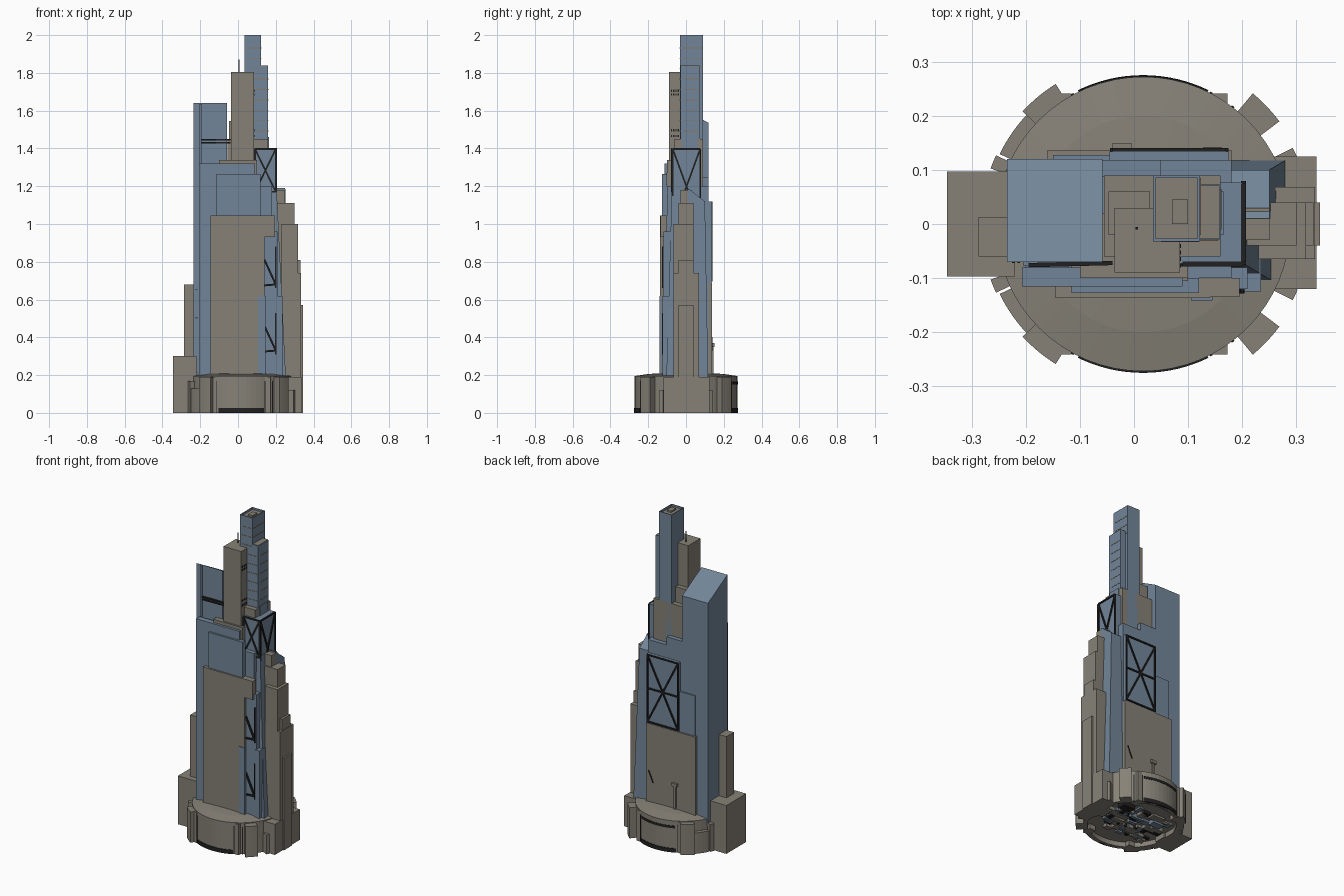
import bpy, bmesh, math, random
from mathutils import Vector

if "Cube" in bpy.data.objects:
    bpy.data.objects.remove(bpy.data.objects["Cube"])

random.seed(4)


def material(name, rgb):
    m = bpy.data.materials.new(name)
    m.diffuse_color = (*rgb, 1)
    m.use_nodes = True
    m.node_tree.nodes["Principled BSDF"].inputs["Base Color"].default_value = m.diffuse_color
    return m


STONE = material("warm grey stone", (0.24, 0.222, 0.185))
GLASS = material("blue grey glass", (0.17, 0.235, 0.315))
DARK = material("black steel", (0.015, 0.015, 0.015))
BRONZE = material("bronze trim", (0.25, 0.19, 0.12))


def make(name, verts, faces, mat):
    me = bpy.data.meshes.new(name)
    me.from_pydata(verts, [], faces)
    bm = bmesh.new()
    bm.from_mesh(me)
    bmesh.ops.recalc_face_normals(bm, faces=bm.faces)
    bm.to_mesh(me)
    bm.free()
    me.materials.append(mat)
    ob = bpy.data.objects.new(name, me)
    bpy.context.collection.objects.link(ob)
    return ob


def prism(name, pts, z0, z1, mat):
    """Extrude a plan outline from z0 to z1."""
    n = len(pts)
    v = [(x, y, z0) for x, y in pts] + [(x, y, z1) for x, y in pts]
    f = [list(range(n)), list(range(n, 2 * n))]
    f += [(i, (i + 1) % n, n + (i + 1) % n, n + i) for i in range(n)]
    return make(name, v, f, mat)


def box(name, x0, x1, y0, y1, z0, z1, mat, top=None, zback=None):
    """Box with an optional smaller top rectangle and sloping roof."""
    a, b, c, d = top or (x0, x1, y0, y1)
    zb = z1 if zback is None else zback
    v = [(x0, y0, z0), (x1, y0, z0), (x1, y1, z0), (x0, y1, z0),
         (a, c, z1), (b, c, z1), (b, d, zb), (a, d, zb)]
    f = [(0, 1, 2, 3), (4, 5, 6, 7), (0, 1, 5, 4), (1, 2, 6, 5), (2, 3, 7, 6), (3, 0, 4, 7)]
    return make(name, v, f, mat)


def bar(name, p, q, w=0.009, mat=DARK):
    """Square beam from p to q."""
    p, q = Vector(p), Vector(q)
    d = (q - p).normalized()
    s = d.cross(Vector((0, 0, 1)) if abs(d.z) < 0.9 else Vector((1, 0, 0))).normalized() * w / 2
    t = d.cross(s)
    v = [e + i * s + j * t for e in (p, q) for i, j in ((-1, -1), (1, -1), (1, 1), (-1, 1))]
    f = [(0, 1, 2, 3), (4, 5, 6, 7), (0, 1, 5, 4), (1, 2, 6, 5), (2, 3, 7, 6), (3, 0, 4, 7)]
    make(name, v, f, mat)


def braced_frame(name, p, q, z0, z1, middle=False):
    """Crossed bracing with a border on a vertical panel between plan points p and q."""
    a, b, c, d = (*p, z0), (*q, z0), (*q, z1), (*p, z1)
    for s, e in ((a, b), (b, c), (c, d), (d, a), (a, c), (b, d)):
        bar(name, s, e)
    if middle:
        zm = (z0 + z1) / 2
        bar(name, (*p, zm), (*q, zm))


def sector(name, cx, r0, r1, a0, a1, z0, z1, mat, n=8):
    ang = [math.radians(a0 + (a1 - a0) * i / n) for i in range(n + 1)]
    pts = [(cx + r1 * math.cos(a), r1 * math.sin(a)) for a in ang]
    pts += [(cx + r0 * math.cos(a), r0 * math.sin(a)) for a in reversed(ang)]
    return prism(name, pts, z0, z1, mat)


# Round podium: open underneath, shallow domed roof
CX, N = 0.017, 64
rings = [(0.25, 0.03), (0.25, 0.0), (0.272, 0.0), (0.272, 0.195), (0.2, 0.206), (0.1, 0.212)]
verts = [(CX + r * math.cos(2 * math.pi * i / N), r * math.sin(2 * math.pi * i / N), z)
         for r, z in rings for i in range(N)]
faces = [(k * N + i, k * N + (i + 1) % N, (k + 1) * N + (i + 1) % N, (k + 1) * N + i)
         for k in range(len(rings) - 1) for i in range(N)]
faces += [list(range(N)), list(range((len(rings) - 1) * N, len(rings) * N))]
make("podium", verts, faces, STONE)

# Podium piers, entrance strips and shadow slots
for s in (1, -1):
    for a0, a1, r, z in ((37, 50, 0.315, 0.19), (122, 137, 0.305, 0.19), (137, 154, 0.295, 0.13),
                         (23, 27, 0.31, 0.12), (155, 160, 0.30, 0.17)):
        sector("podium_pier", CX, 0.25, r, s * a0, s * a1, 0, z, STONE)
    sector("entrance_strip", CX, 0.26, 0.275, s * 64, s * 116, 0, 0.025, DARK, 16)
    for a in (52, 57, 62, 118, 121):
        sector("shadow_slot", CX, 0.26, 0.274, s * a, s * (a + 1.2), 0.0, 0.17, DARK, 2)
    for x0, x1 in ((-0.16, -0.115), (0.13, 0.173)):
        box("podium_block", x0, x1, *sorted((s * 0.18, s * 0.241)), 0, 0.19, STONE)
sector("rear_shadow_band", CX, 0.26, 0.274, 65, 115, 0.15, 0.165, DARK, 16)

# Clutter seen under the podium
for i in range(60):
    x, y = random.uniform(-0.17, 0.19), random.uniform(-0.13, 0.13)
    w, d = random.uniform(0.01, 0.05), random.uniform(0.005, 0.025)
    box("underside_machinery", x - w, x + w, y - d, y + d, random.uniform(0.003, 0.02), 0.035,
        random.choice((STONE, GLASS, DARK, STONE)))

# Left annexes
box("left_low_annex", -0.345, -0.22, -0.097, 0.097, 0, 0.3, STONE)
box("left_mid_annex", -0.287, -0.21, -0.06, 0.013, 0, 0.68, STONE)

# Stepped buttress on the right
for x0, x1, y0, y1, z in ((0.24, 0.337, -0.12, 0.125, 0.19), (0.24, 0.344, -0.04, 0.04, 0.57),
                          (0.24, 0.334, -0.065, 0.068, 0.74), (0.24, 0.332, -0.04, 0.04, 0.81),
                          (0.23, 0.318, -0.065, 0.04, 1.0), (0.2, 0.30, -0.04, 0.04, 1.11),
                          (0.2, 0.25, -0.03, 0.03, 1.18)):
    box("right_buttress_step", x0, x1, y0, y1, 0, z, STONE)

# Main glass body
box("glass_core", -0.2, 0.18, -0.10, 0.118, 0.15, 1.2, GLASS)
box("left_glass_tower", -0.235, -0.058, -0.07, 0.12, 0.15, 1.64, GLASS,
    top=(-0.235, -0.058, -0.07, 0.12), zback=1.535)
box("rear_glass_wing", -0.06, 0.05, 0.088, 0.118, 0.15, 1.25, GLASS)
box("right_rear_glass_wing", 0.16, 0.28, 0.01, 0.118, 0.15, 1.19, GLASS,
    top=(0.16, 0.25, 0.01, 0.1), zback=1.12)
box("right_front_glass_wing", 0.1, 0.255, -0.105, 0.012, 0.15, 1.18, GLASS,
    top=(0.1, 0.205, -0.075, 0.012))

# Ledges on the front of the left tower
for z in (1.43, 1.445):
    bar("left_tower_ledge", (-0.195, -0.076, z), (-0.04, -0.072, z), 0.008)
box("left_tower_fin", -0.204, -0.194, -0.078, -0.07, 1.32, 1.635, GLASS)

# Layered front slabs
box("front_upper_slab", -0.207, 0.09, -0.115, -0.08, 0.15, 1.32, GLASS)
box("front_middle_slab", -0.115, 0.12, -0.127, -0.1, 0.15, 1.265, GLASS)
box("front_stone_slab", -0.145, 0.14, -0.137, -0.1, 0.15, 1.045, STONE)
box("front_stone_header", 0.14, 0.195, -0.135, -0.1, 0.93, 1.045, STONE)
box("front_glass_bay", 0.13, 0.21, -0.12, -0.08, 0.15, 0.96, GLASS)
box("front_glass_strip", 0.105, 0.145, -0.141, -0.13, 0.19, 0.62, GLASS)
box("front_side_pier", 0.2, 0.235, -0.125, -0.06, 0.15, 0.62, GLASS)

# Zigzag braces in the front bay
for z in (0.33, 0.68):
    bar("bay_brace", (0.14, -0.123, z + 0.13), (0.2, -0.123, z), 0.01)
    bar("bay_brace", (0.14, -0.123, z - 0.005), (0.2, -0.123, z), 0.01)
    bar("bay_post", (0.2, -0.123, z - 0.02), (0.2, -0.123, z + 0.2), 0.006)

# Rear slabs with braced panel
box("rear_stone_slab", -0.16, 0.18, 0.1, 0.137, 0.15, 0.69, STONE)
box("rear_glass_slab", -0.15, 0.17, 0.1, 0.127, 0.15, 0.94, GLASS)
box("rear_braced_panel", -0.045, 0.175, 0.1, 0.134, 0.6, 1.12, GLASS)
braced_frame("rear_brace", (-0.04, 0.136), (0.17, 0.136), 0.70, 1.115, True)
bar("rear_pipe", (-0.023, 0.139, 0.2), (-0.023, 0.139, 0.37), 0.012, STONE)
box("rear_pipe_cap", -0.04, -0.005, 0.13, 0.15, 0.35, 0.37, STONE)
bar("rear_diagonal_rod", (0.13, 0.138, 0.33), (0.16, 0.138, 0.4), 0.006)

# Braced glass tower on the right
box("braced_tower", 0.05, 0.2, -0.073, 0.077, 0.5, 1.4, GLASS)
braced_frame("tower_front_brace", (0.09, -0.074), (0.2, -0.074), 1.17, 1.397)
braced_frame("tower_side_brace", (0.202, -0.07), (0.202, 0.075), 1.0, 1.397)

# Stone tower with its stepped shoulders, windows and mast
box("stone_shoulder_low", -0.115, 0.1, -0.105, 0.0, 1.2, 1.27, STONE)
box("stone_shoulder_high", -0.1, 0.1, -0.1, 0.02, 1.25, 1.34, STONE)
box("stone_rear_block", -0.055, 0.16, -0.06, 0.09, 1.2, 1.45, STONE)
box("stone_link", -0.047, 0.03, -0.02, 0.06, 1.4, 1.545, STONE)
box("stone_tower", -0.036, 0.085, -0.09, 0.03, 1.2, 1.805, STONE)
bar("mast", (0.005, -0.008, 1.8), (0.005, -0.008, 1.87), 0.005)
for z in (1.46, 1.49, 1.68, 1.7):
    for y in (-0.08, -0.068, -0.056, -0.044):
        box("tower_window", 0.084, 0.0865, y, y + 0.007, z, z + 0.012, DARK)
for z in (0.21, 0.5, 0.65):
    for x in (-0.225, -0.215):
        box("small_window", x, x + 0.004, -0.072, -0.069, z, z + 0.007, DARK)

# Tallest glass tower: shaft, side wing, recessed roof
box("tall_tower_shaft", 0.035, 0.122, -0.032, 0.09, 1.2, 1.985, GLASS)
box("tall_tower_wing", 0.1, 0.16, -0.03, 0.073, 1.2, 1.835, GLASS)
box("wing_roof", 0.122, 0.158, -0.028, 0.071, 1.834, 1.838, STONE)
box("wing_lower_step", 0.1, 0.165, -0.02, 0.06, 1.2, 1.46, GLASS)
box("tall_tower_roof", 0.037, 0.12, -0.03, 0.088, 1.984, 1.988, STONE)
for x0, x1, y0, y1 in ((0.035, 0.122, -0.032, -0.027), (0.035, 0.122, 0.085, 0.09),
                       (0.035, 0.04, -0.027, 0.085), (0.117, 0.122, -0.027, 0.085)):
    box("roof_parapet", x0, x1, y0, y1, 1.98, 2.0, GLASS)
box("roof_plant", 0.07, 0.1, 0.0, 0.045, 1.98, 1.998, STONE)

# Bronze floor lines on the front and right faces
for i in range(9):
    z = 1.49 + 0.055 * i
    box("shaft_front_line", 0.05, 0.12, -0.0335, -0.031, z, z + 0.004, BRONZE)
    if z < 1.82:
        box("wing_front_line", 0.122, 0.155, -0.0315, -0.029, z, z + 0.004, BRONZE)
        box("wing_side_line", 0.159, 0.1615, -0.01, 0.065, z, z + 0.004, BRONZE)
    else:
        box("shaft_side_line", 0.121, 0.1235, -0.02, 0.085, z, z + 0.004, BRONZE)
